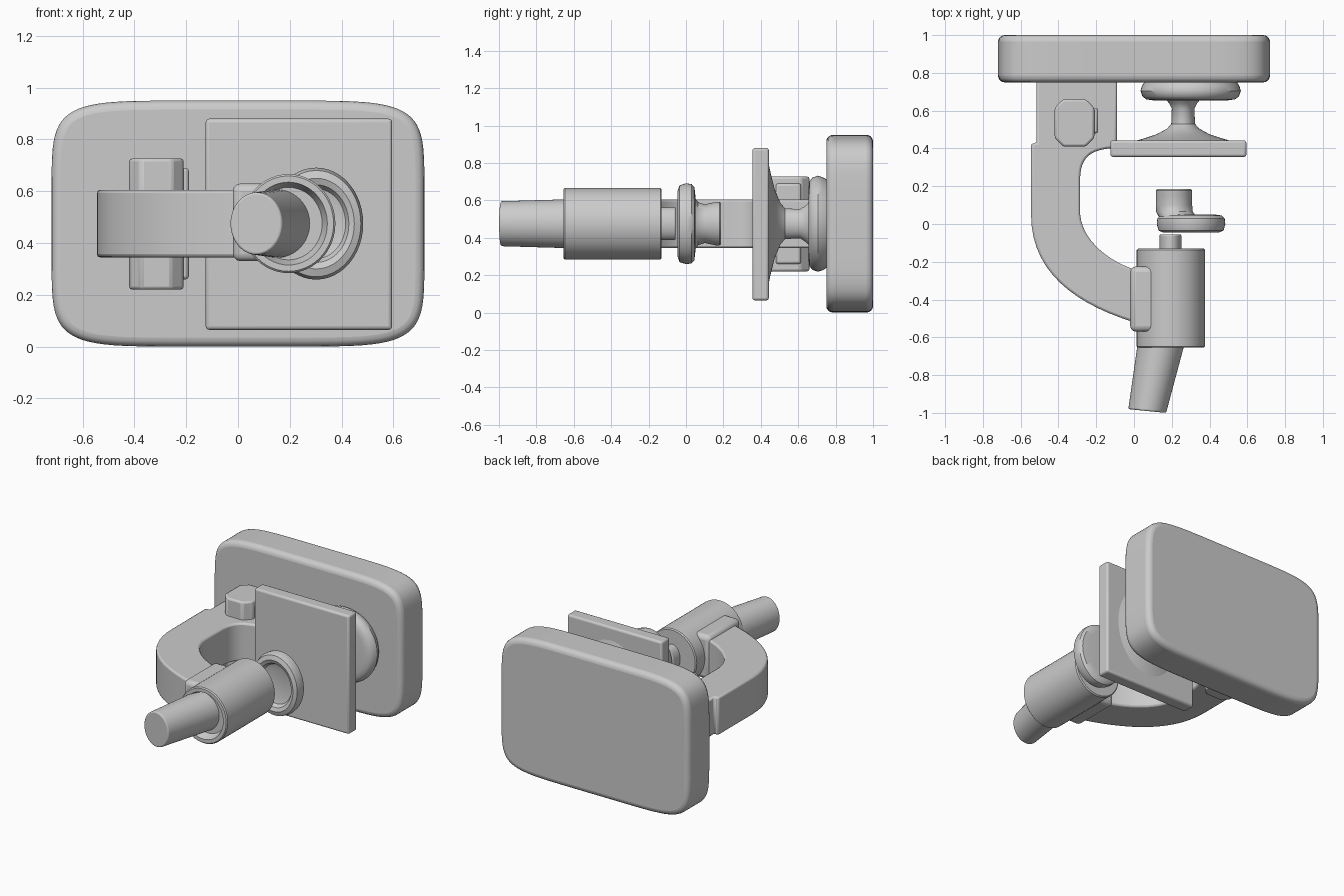
import bpy, bmesh
from math import sin, cos, pi, copysign

if "Cube" in bpy.data.objects:
    bpy.data.objects.remove(bpy.data.objects["Cube"])

CZ = 0.475  # shared axis height


def finish(bm, name, bevel=0.0, segs=3):
    bmesh.ops.recalc_face_normals(bm, faces=bm.faces[:])
    me = bpy.data.meshes.new(name)
    bm.to_mesh(me)
    bm.free()
    ob = bpy.data.objects.new(name, me)
    bpy.context.collection.objects.link(ob)
    if bevel:
        m = ob.modifiers.new("bevel", 'BEVEL')
        m.width, m.segments = bevel, segs
        m.limit_method, m.angle_limit = 'ANGLE', 0.7
    bpy.ops.object.select_all(action='DESELECT')
    ob.select_set(True)
    bpy.context.view_layer.objects.active = ob
    bpy.ops.object.shade_smooth_by_angle(angle=0.65)
    return ob


def prism(name, pts, axis, lo, hi, bevel=0.0, segs=3):
    """Extrude a 2D outline along z (outline in xy) or y (outline in xz)."""
    bm = bmesh.new()
    put = (lambda a, b, t: (a, b, t)) if axis == 'z' else (lambda a, b, t: (a, t, b))
    lower, upper = ([bm.verts.new(put(a, b, t)) for a, b in pts] for t in (lo, hi))
    bm.faces.new(lower)
    bm.faces.new(upper)
    n = len(pts)
    for i in range(n):
        j = (i + 1) % n
        bm.faces.new((lower[i], lower[j], upper[j], upper[i]))
    return finish(bm, name, bevel, segs)


def rings(name, sections, bevel=0.0, shear=0.0, n=48):
    """Loft elliptical sections (y, radius x, radius z, centre x) along y."""
    bm = bmesh.new()
    loops = []
    for y, rx, rz, cx in sections:
        loops.append([bm.verts.new((cx + rx * cos(2 * pi * i / n),
                                    y + shear * rx * cos(2 * pi * i / n),
                                    CZ + rz * sin(2 * pi * i / n))) for i in range(n)])
    for a, b in zip(loops, loops[1:]):
        for i in range(n):
            j = (i + 1) % n
            bm.faces.new((a[i], a[j], b[j], b[i]))
    bm.faces.new(loops[0])
    bm.faces.new(loops[-1])
    return finish(bm, name, bevel)


def bez(a, b, c, d, n=14):
    out = []
    for i in range(n + 1):
        t = i / n
        u = 1 - t
        out.append(tuple(u**3 * a[k] + 3 * u * u * t * b[k] + 3 * u * t * t * c[k] + t**3 * d[k]
                         for k in (0, 1)))
    return out


def rect(x0, x1, y0, y1):
    return [(x0, y0), (x1, y0), (x1, y1), (x0, y1)]


def spow(v, p):
    return copysign(abs(v) ** p, v)


# base slab with softly bulging rounded outline
N = 80
outline = [(0.72 * spow(cos(2 * pi * (i + .5) / N), 2 / 6.5),
            0.475 + 0.475 * spow(sin(2 * pi * (i + .5) / N), 2 / 6.5)) for i in range(N)]
prism("base", outline, 'y', 0.75, 1.0, 0.035, 4)

# curved arm with its wider foot block
arm = [(-0.09, 0.77), (-0.515, 0.77), (-0.515, 0.43), (-0.545, 0.425)]
arm += bez((-0.545, 0.05), (-0.545, -0.25), (-0.32, -0.42), (0.0, -0.52))
arm += [(0.1, -0.54), (0.1, -0.26)]
arm += bez((0.0, -0.24), (-0.12, -0.2), (-0.27, -0.1), (-0.285, 0.05))
arm += bez((-0.285, 0.25), (-0.28, 0.36), (-0.22, 0.39), (-0.13, 0.4))
arm += [(-0.09, 0.4)]
prism("arm", arm, 'z', 0.345, 0.605, 0.012, 2)

# hinge knob through the foot block
cx, cy, hx, hy, c = -0.315, 0.535, 0.105, 0.125, 0.045
octagon = [(cx + sx * x, cy + sy * y) for sx, sy, x, y in (
    (1, 1, hx, hy - c), (1, 1, hx - c, hy), (-1, 1, hx - c, hy), (-1, 1, hx, hy - c),
    (-1, -1, hx, hy - c), (-1, -1, hx - c, hy), (1, -1, hx - c, hy), (1, -1, hx, hy - c))]
prism("hinge_knob", octagon, 'z', 0.22, 0.727, 0.012, 2)
prism("hinge_key", rect(-0.24, -0.19, 0.48, 0.615), 'z', 0.26, 0.69, 0.012, 2)

# flat stage plate
prism("stage", rect(-0.125, 0.595, 0.355, 0.44), 'y', 0, 1).hide_render = True
bpy.data.objects.remove(bpy.data.objects["stage"])
prism("stage", rect(-0.125, 0.595, 0.065, 0.88), 'y', 0.355, 0.443, 0.014, 3)

# flared stem and lamp disc behind the stage
rings("stage_stem", [(y, r, r * 1.3, 0.26) for y, r in (
    (0.435, 0.27), (0.455, 0.2), (0.475, 0.14), (0.505, 0.085), (0.53, 0.063),
    (0.61, 0.06), (0.64, 0.075), (0.67, 0.1))])
rings("lamp_disc", [(y, r, r * 0.965, 0.3) for y, r in (
    (0.655, 0.2), (0.66, 0.235), (0.675, 0.255), (0.705, 0.266), (0.73, 0.258), (0.76, 0.24))])

# main tube with a recessed mouth, boss joining the arm, and short nose
rings("tube", [(-0.6, 0.13, 0.14, 0.195), (-0.655, 0.15, 0.16, 0.195),
               (-0.655, 0.174, 0.184, 0.195), (-0.648, 0.181, 0.191, 0.195),
               (-0.137, 0.181, 0.191, 0.195), (-0.13, 0.174, 0.184, 0.195)])
prism("tube_boss", rect(-0.02, 0.15, -0.57, -0.225), 'z', 0.33, 0.63, 0.03, 3)
rings("tube_nose", [(-0.15, 0.058, 0.088, 0.193), (-0.055, 0.058, 0.088, 0.193)], 0.008)

# tilted, tapered eyepiece
rings("eyepiece", [(-0.99, 0.1, 0.12, 0.07), (-0.55, 0.127, 0.133, 0.16)], 0.008, -0.1)

# lens turret: dished rim with a short objective barrel
rings("turret", [(y, r * 0.84, r, 0.302) for y, r in (
    (0.0, 0.1), (-0.01, 0.135), (-0.035, 0.15), (-0.045, 0.175), (-0.035, 0.205),
    (0.0, 0.216), (0.03, 0.212), (0.045, 0.195), (0.05, 0.15))])
rings("objective", [(0.04, 0.1, 0.15, 0.23), (0.065, 0.097, 0.115, 0.214),
                    (0.1, 0.096, 0.103, 0.212), (0.155, 0.096, 0.115, 0.212),
                    (0.178, 0.096, 0.117, 0.212), (0.186, 0.088, 0.11, 0.212)])
